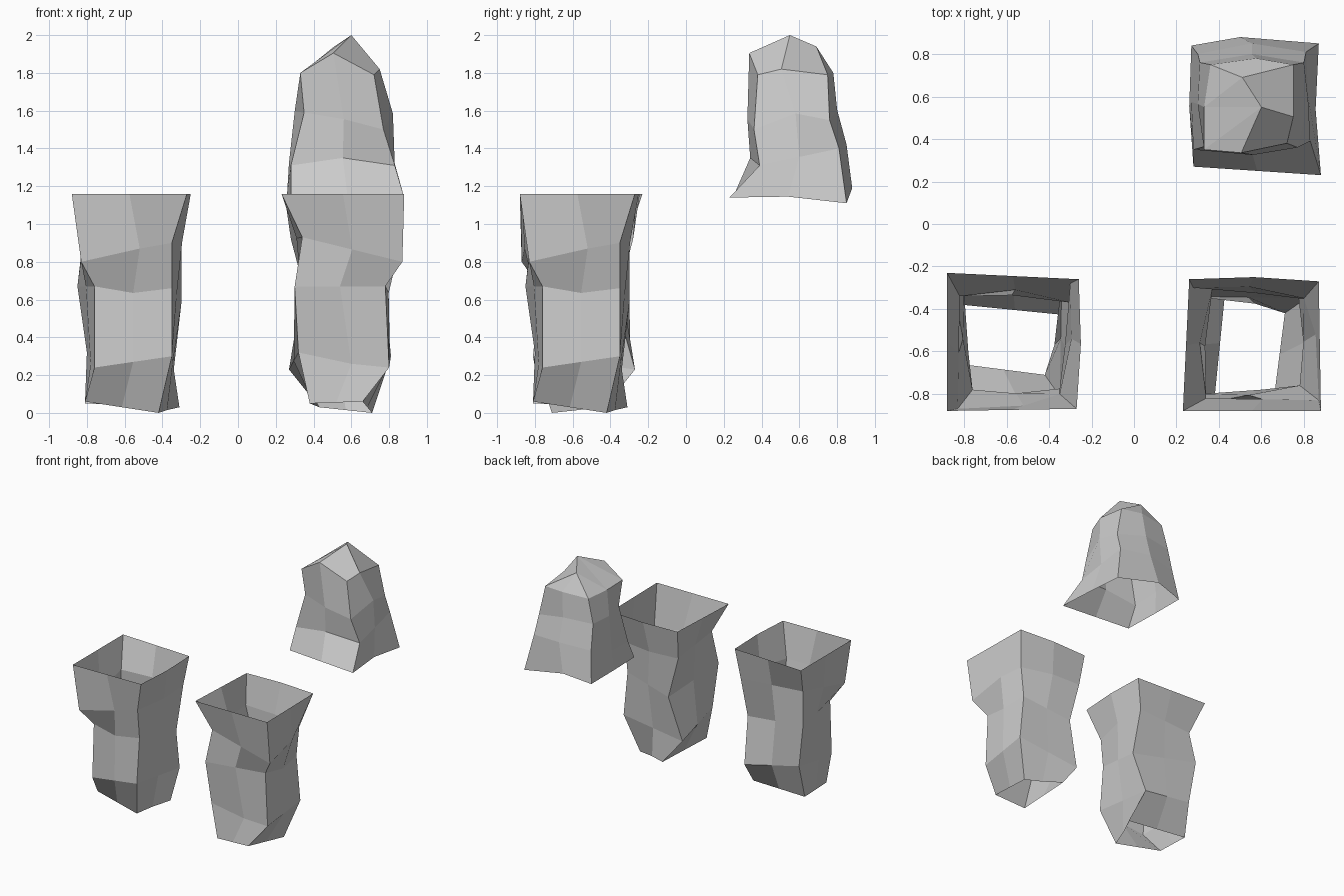
import bpy, bmesh, math
from mathutils import Vector

if "Cube" in bpy.data.objects:
    bpy.data.objects.remove(bpy.data.objects["Cube"])


def loft(name, corners, nudges, crown=(), crown_faces=()):
    """Skin four corner profiles into a faceted shell; side midpoints are averaged, then nudged."""
    bm = bmesh.new()
    rings = []
    for level in range(len(corners[0])):
        ring = []
        for side in range(4):
            a = Vector(corners[side][level])
            b = Vector(corners[(side + 1) % 4][level])
            shift = Vector(nudges.get((level, side), (0, 0, 0)))
            ring += [bm.verts.new(a), bm.verts.new((a + b) / 2 + shift)]
        rings.append(ring)
    for low, high in zip(rings, rings[1:]):
        for i in range(8):
            j = (i + 1) % 8
            bm.faces.new((low[i], low[j], high[j], high[i]))
    # crown faces index the top ring (0-7), then the crown points (8+)
    top = rings[-1] + [bm.verts.new(p) for p in crown]
    for face in crown_faces:
        bm.faces.new([top[i] for i in face])
    bm.normal_update()
    mesh = bpy.data.meshes.new(name)
    bm.to_mesh(mesh)
    bm.free()
    obj = bpy.data.objects.new(name, mesh)
    bpy.context.collection.objects.link(obj)
    return obj


# Open rock trunk: corner profiles bottom to top (front left, front right, back right, back left)
trunk_corners = [
    [(-.81, -.66, .06), (-.76, -.80, .24), (-.76, -.78, .67), (-.83, -.87, .80), (-.88, -.88, 1.16)],
    [(-.42, -.71, .00), (-.35, -.81, .30), (-.35, -.775, .66), (-.35, -.80, .90), (-.27, -.87, 1.16)],
    [(-.31, -.43, .03), (-.34, -.27, .23), (-.30, -.37, .58), (-.30, -.28, .92), (-.26, -.26, 1.16)],
    [(-.81, -.38, .05), (-.80, -.32, .32), (-.85, -.30, .67), (-.82, -.34, .93), (-.88, -.23, 1.16)],
]
trunk_nudges = {
    (2, 0): (0, -.02, -.03), (3, 0): (.07, -.02, .02), (1, 3): (0, -.04, -.02),
    (3, 1): (.03, 0, 0), (4, 1): (.015, 0, 0), (0, 1): (-.01, 0, 0),
}
trunk = loft("rock_trunk_left", trunk_corners, trunk_nudges)

# Second trunk is the same piece turned a quarter
turned = trunk.copy()
turned.name = "rock_trunk_right"
turned.rotation_euler.z = math.radians(90)
bpy.context.collection.objects.link(turned)

# Pointed rock cap with an off-centre peak
cap_corners = [
    [(.28, .27, 1.15), (.28, .35, 1.31), (.35, .37, 1.59), (.33, .35, 1.80)],
    [(.88, .23, 1.14), (.83, .39, 1.31), (.77, .36, 1.50), (.72, .38, 1.79)],
    [(.87, .85, 1.11), (.81, .81, 1.40), (.80, .76, 1.55), (.75, .75, 1.79)],
    [(.27, .84, 1.15), (.30, .80, 1.40), (.31, .76, 1.60), (.36, .75, 1.79)],
]
cap_nudges = {
    (1, 0): (0, -.03, .04), (2, 0): (0, -.04, .01), (3, 0): (-.02, -.03, .11),
    (0, 1): (-.02, 0, .02), (2, 1): (.035, .02, .06), (3, 1): (.015, -.06, .03),
    (0, 2): (-.07, .035, .06), (1, 2): (0, .045, .02), (2, 2): (0, .04, .03), (3, 2): (.02, .03, .01),
    (0, 3): (-.015, 0, .01), (1, 3): (-.02, 0, -.03), (2, 3): (-.03, 0, 0), (3, 3): (-.015, 0, 0),
}
peak = [(.60, .55, 2.0), (.51, .69, 1.94)]
peak_faces = [(0, 1, 8), (1, 2, 3, 8), (3, 4, 9, 8), (4, 5, 9),
              (5, 6, 9), (6, 7, 9), (7, 8, 9), (7, 0, 8)]
loft("rock_cap", cap_corners, cap_nudges, peak, peak_faces)
